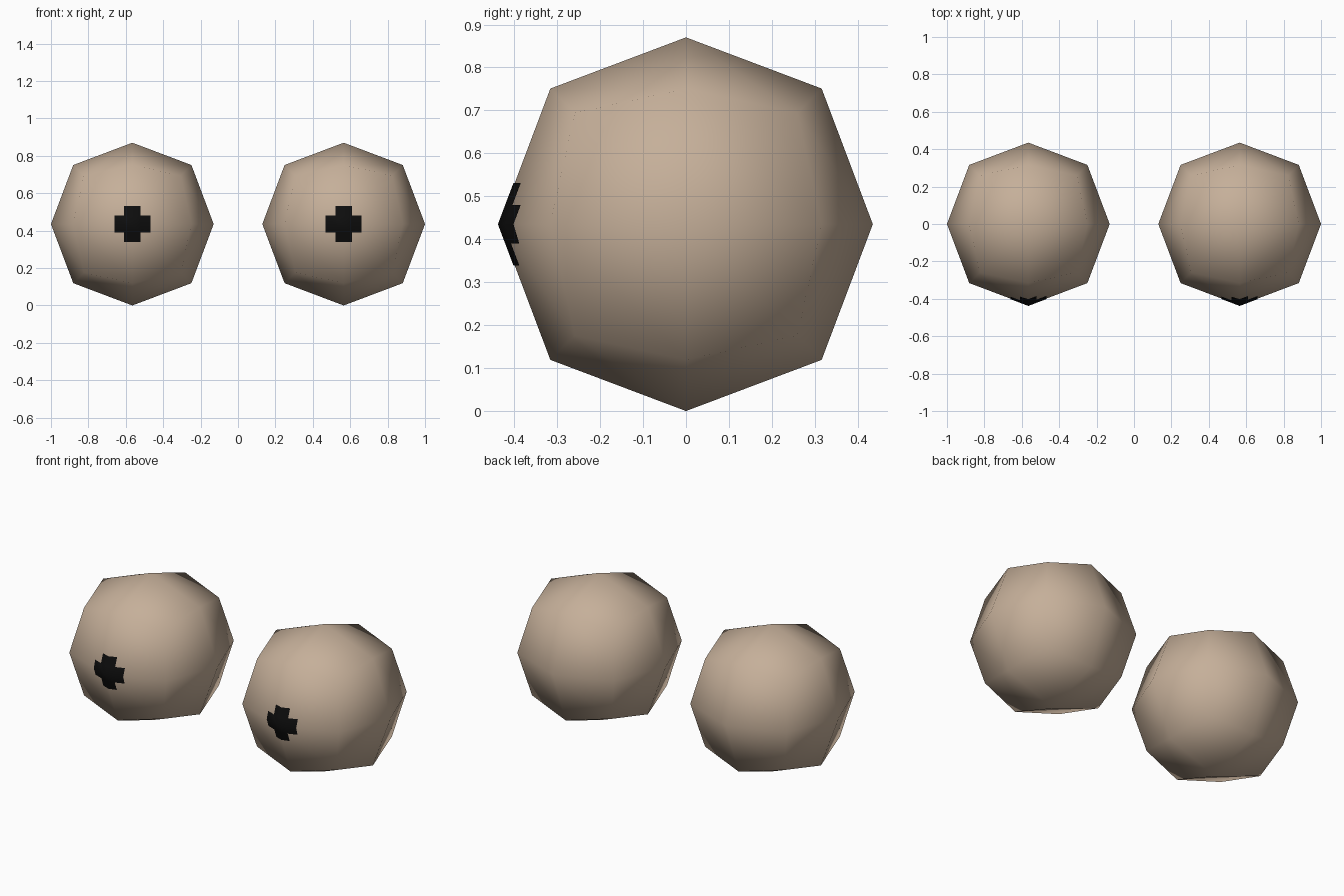
import bpy, bmesh
from mathutils import Vector

if "Cube" in bpy.data.objects:
    bpy.data.objects.remove(bpy.data.objects["Cube"])

R = 0.435                 # centre of each cube side after rounding
HALF = R / 0.8395         # cube half size before the subdivision
SPACING = 0.565
ARM_LONG, ARM_WIDE = 0.096, 0.045


def material(name, rgb):
    m = bpy.data.materials.new(name)
    m.diffuse_color = (*rgb, 1)
    m.use_nodes = True
    m.node_tree.nodes["Principled BSDF"].inputs["Base Color"].default_value = m.diffuse_color
    return m


skin = material("beige", (0.56, 0.43, 0.32))
black = material("black", (0.004, 0.004, 0.004))


def rounded_cube():
    """Cube rounded by one subdivision level, as a plain mesh."""
    bpy.ops.mesh.primitive_cube_add(size=2 * HALF)
    ob = bpy.context.object
    mod = ob.modifiers.new("round", 'SUBSURF')
    mod.levels = mod.render_levels = 1
    bpy.ops.object.modifier_apply(modifier=mod.name)
    return ob


def finish(ob, name, mat, x):
    ob.name = name
    ob.location = (x, 0, R)
    ob.data.materials.append(mat)
    for p in ob.data.polygons:
        p.use_smooth = True


def cross_plate(ob):
    """Trim a copy of the ball to a thin cross lying on its front."""
    bm = bmesh.new()
    bm.from_mesh(ob.data)
    bmesh.ops.triangulate(bm, faces=bm.faces[:], quad_method='FIXED')
    back = [f for f in bm.faces if f.calc_center_median().y > -0.25
            or max(abs(f.calc_center_median().x), abs(f.calc_center_median().z)) > 0.3]
    bmesh.ops.delete(bm, geom=back, context='FACES')
    for axis in (Vector((1, 0, 0)), Vector((0, 0, 1))):
        for d in (-ARM_LONG, -ARM_WIDE, ARM_WIDE, ARM_LONG):
            bmesh.ops.bisect_plane(bm, geom=bm.verts[:] + bm.edges[:] + bm.faces[:],
                                   plane_co=axis * d, plane_no=axis)
    outside = []
    for f in bm.faces:
        c = f.calc_center_median()
        lo, hi = sorted((abs(c.x), abs(c.z)))
        if hi > ARM_LONG or lo > ARM_WIDE:
            outside.append(f)
    bmesh.ops.delete(bm, geom=outside, context='FACES')
    bmesh.ops.translate(bm, verts=bm.verts[:], vec=(0, -0.003, 0))
    bm.to_mesh(ob.data)
    bm.free()


for side, x in (("left", -SPACING), ("right", SPACING)):
    ball = rounded_cube()
    finish(ball, side + "_eyeball", skin, x)
    pupil = rounded_cube()
    cross_plate(pupil)
    finish(pupil, side + "_cross_pupil", black, x)
